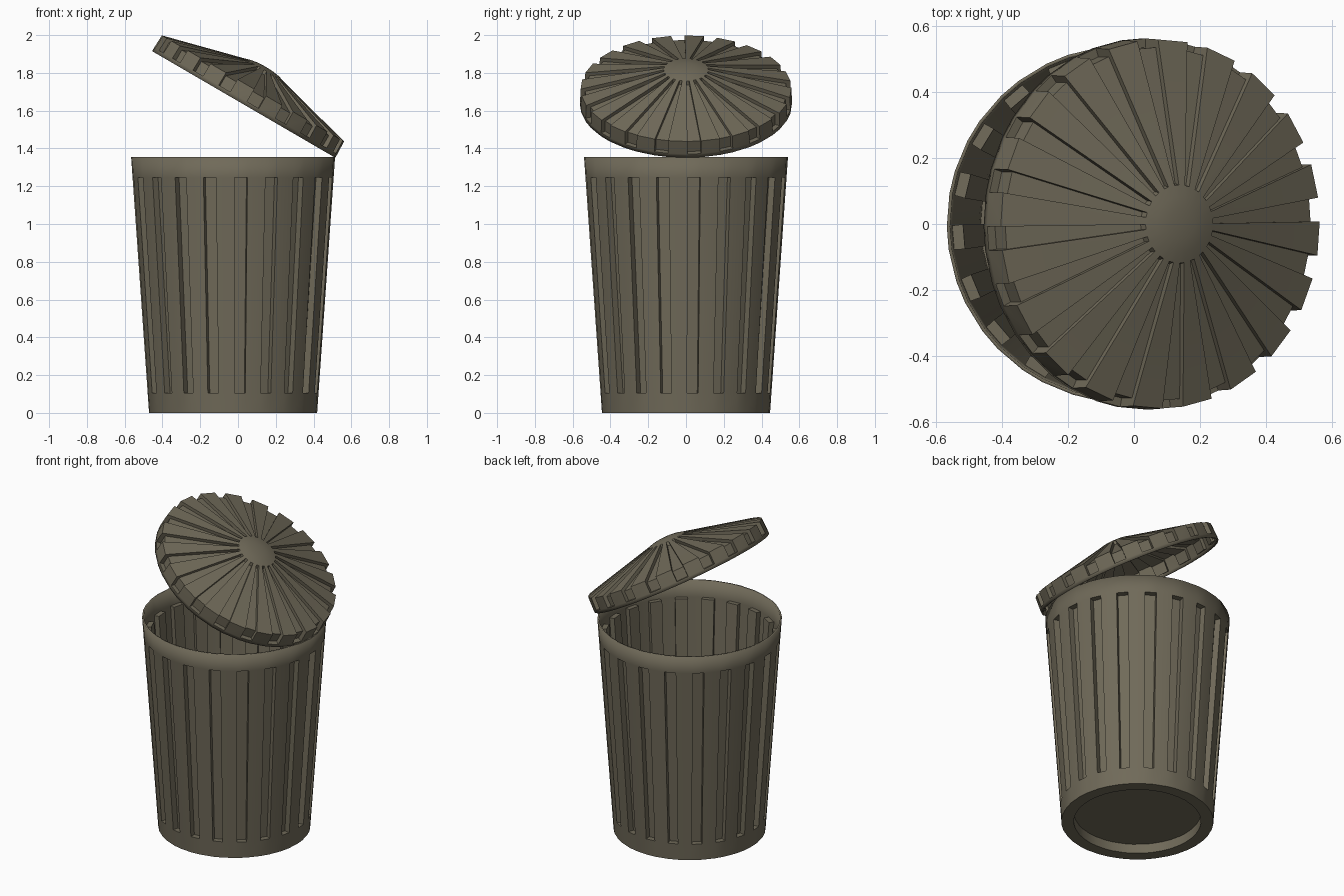
import bpy, bmesh, math

if "Cube" in bpy.data.objects:
    bpy.data.objects.remove(bpy.data.objects["Cube"])

N = 20                                   # grooves around bin and lid
STEP = 2 * math.pi / N
OFFSET = math.radians(4.5)               # centre of the first groove
HALF = math.radians(3.7)                 # half a groove's width

metal = bpy.data.materials.new("dull_khaki_metal")
metal.diffuse_color = (0.162, 0.144, 0.100, 1)
metal.use_nodes = True
metal.node_tree.nodes["Principled BSDF"].inputs["Base Color"].default_value = metal.diffuse_color


def corrugated(name, base, dent, thickness, cap=False):
    """Revolve a (radius, z) profile, swapping in the dented profile at each groove."""
    bm = bmesh.new()
    cache = {}

    def vert(p, a):
        co = (p[0] * math.cos(a), p[0] * math.sin(a), p[1])
        key = tuple(round(c, 5) + 0.0 for c in co)
        if key not in cache:
            cache[key] = bm.verts.new(co)
        return cache[key]

    def face(*vs):
        vs = list(dict.fromkeys(vs))
        if len(vs) > 2:
            bm.faces.new(vs)

    for k in range(N):
        c = OFFSET + k * STEP
        a, b, d = c - HALF, c + HALF, c + STEP - HALF
        if k == N - 1:
            d = OFFSET - HALF
        for i in range(len(base) - 1):
            b0, b1, d0, d1 = base[i], base[i + 1], dent[i], dent[i + 1]
            face(vert(d0, a), vert(d0, b), vert(d1, b), vert(d1, a))    # groove floor
            face(vert(b0, b), vert(b0, d), vert(b1, d), vert(b1, b))    # wall between
            face(vert(b1, a), vert(b0, a), vert(d0, a), vert(d1, a))    # groove sides
            face(vert(b0, b), vert(b1, b), vert(d1, b), vert(d0, b))
    if cap:                                                             # closed floor
        ring = [vert(base[0], OFFSET + k * STEP + s * HALF) for k in range(N) for s in (-1, 1)]
        face(*reversed(ring))
    me = bpy.data.meshes.new(name)
    bm.to_mesh(me)
    bm.free()
    me.materials.append(metal)
    ob = bpy.data.objects.new(name, me)
    bpy.context.collection.objects.link(ob)
    mod = ob.modifiers.new("shell", 'SOLIDIFY')
    mod.thickness = thickness
    mod.offset = -1
    bpy.ops.object.select_all(action='DESELECT')
    ob.select_set(True)
    bpy.context.view_layer.objects.active = ob
    bpy.ops.object.shade_smooth_by_angle(angle=math.radians(25))
    return ob


# Bin: tapered wall with tall grooves, foot ring and raised floor
H, R0, R1 = 1.355, 0.445, 0.54
LOW, HIGH, DEPTH = 0.105, 1.245, 0.036


def wall(z, depth=0.0):
    return (R0 + (R1 - R0) * z / H - depth, z)


foot = [(0.372, 0.06), (0.372, 0.0), wall(0)]
bin_base = foot + [wall(LOW), wall(LOW), wall(HIGH), wall(HIGH), wall(H)]
bin_dent = foot + [wall(LOW), wall(LOW, DEPTH), wall(HIGH, DEPTH), wall(HIGH), wall(H)]
body = corrugated("bin_body", bin_base, bin_dent, 0.01, cap=True)
body.location = (-0.026, 0, 0)

# Lid: upright rim, shallow cone and small domed hub, tilted open
hub = [(0.118, 0.213), (0.085, 0.223), (0.045, 0.229), (0, 0.231)]
lid_base = [(0.561, 0), (0.561, 0.022), (0.561, 0.022), (0.558, 0.098), (0.118, 0.213)] + hub
lid_dent = [(0.561, 0), (0.561, 0.022), (0.534, 0.022), (0.534, 0.084), (0.122, 0.190)] + hub
lid = corrugated("lid", lid_base, lid_dent, 0.01)
lid.location = (0.03, 0, 1.633)
lid.rotation_euler = (0, math.radians(30.2), 0)
